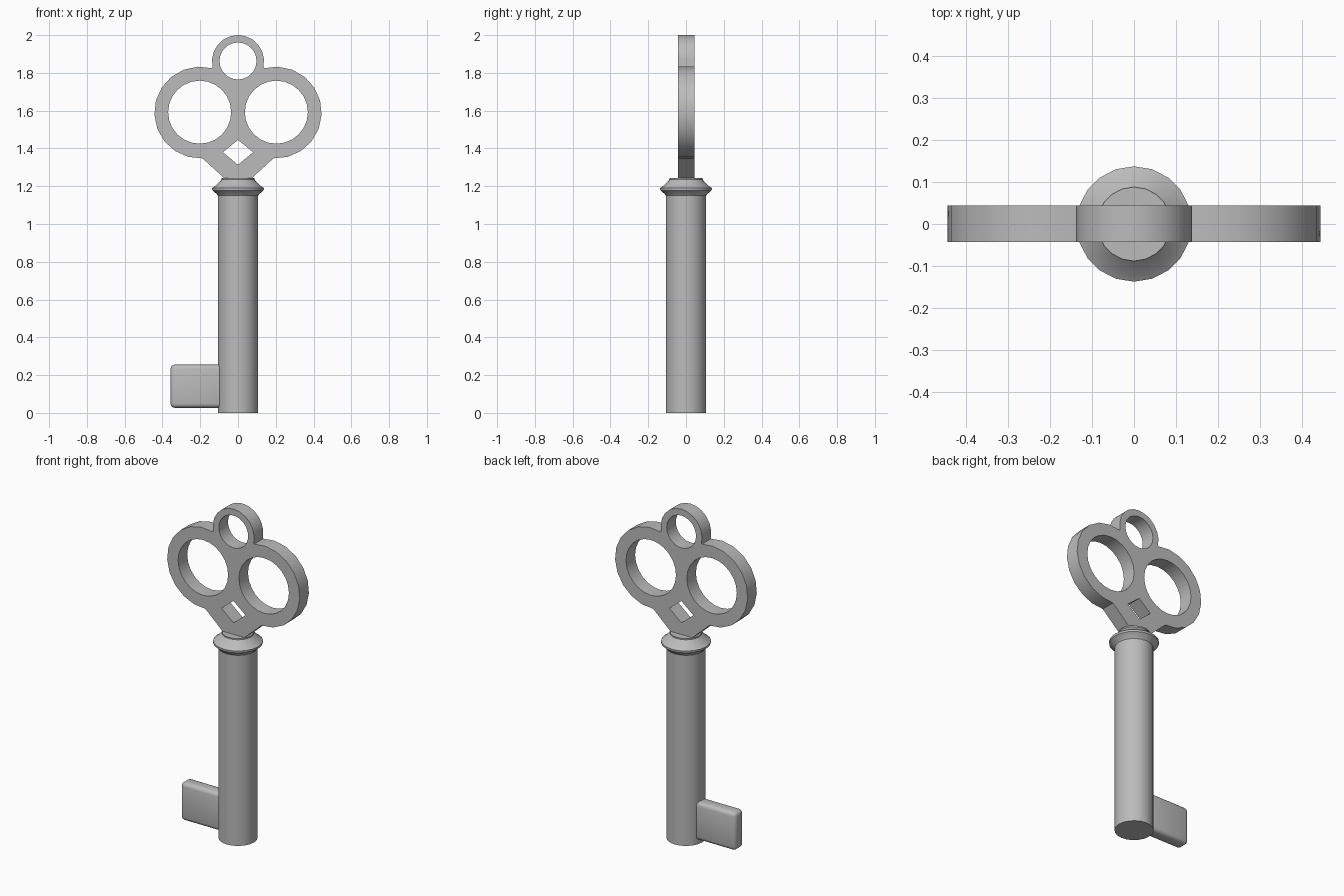
import bpy
import bmesh
from math import cos, sin, radians, pi

cube = bpy.data.objects.get("Cube")
if cube:
    bpy.data.objects.remove(cube, do_unlink=True)

metal = bpy.data.materials.new("grey_metal")
metal.use_nodes = True
metal.diffuse_color = (0.5, 0.5, 0.5, 1)
metal.node_tree.nodes["Principled BSDF"].inputs["Base Color"].default_value = (0.5, 0.5, 0.5, 1)


def add_object(name, bm, angle=35):
    bmesh.ops.recalc_face_normals(bm, faces=bm.faces)
    mesh = bpy.data.meshes.new(name)
    bm.to_mesh(mesh)
    bm.free()
    mesh.materials.append(metal)
    ob = bpy.data.objects.new(name, mesh)
    bpy.context.collection.objects.link(ob)
    bpy.ops.object.select_all(action="DESELECT")
    ob.select_set(True)
    bpy.context.view_layer.objects.active = ob
    bpy.ops.object.shade_smooth_by_angle(angle=radians(angle))
    return ob


def lathe(name, profile, sides=20):
    bm = bmesh.new()
    rings = [[bm.verts.new((r * cos(2 * pi * i / sides), r * sin(2 * pi * i / sides), z))
              for i in range(sides)] for r, z in profile]
    for low, high in zip(rings, rings[1:]):
        for i in range(sides):
            j = (i + 1) % sides
            bm.faces.new((low[i], low[j], high[j], high[i]))
    bm.faces.new(rings[0])
    bm.faces.new(rings[-1])
    return add_object(name, bm)


def arc(cx, cz, r, start, end, steps):
    angles = [radians(start + (end - start) * i / steps) for i in range(steps + 1)]
    return [(cx + r * cos(a), cz + r * sin(a)) for a in angles]


# Shaft and flared collar
lathe("shaft", [(0.107, 0), (0.107, 1.16)])
lathe("collar", [(0.107, 1.15), (0.114, 1.16), (0.136, 1.178), (0.137, 1.19),
                 (0.122, 1.2), (0.088, 1.235), (0.088, 1.243)])

# Bow outline: wedge, side lobe, top ring, mirrored lobe
lobe = [(0.065, 1.235)] + arc(0.2, 1.59, 0.243, -93, 105, 11)
top_ring = arc(0, 1.862, 0.138, -12, 192, 12)
outline = lobe + top_ring + [(-x, z) for x, z in reversed(lobe)]
holes = [arc(side * 0.203, 1.592, 0.167, 0, 345, 23) for side in (-1, 1)]
holes.append(arc(0, 1.863, 0.098, 0, 345, 23))
holes.append([(0.08, 1.38), (0, 1.445), (-0.08, 1.38), (0, 1.313)])

# Bow plate with pierced holes
bm = bmesh.new()
edges = []
for loop in [outline] + holes:
    verts = [bm.verts.new((x, -0.043, z)) for x, z in loop]
    edges += [bm.edges.new((a, b)) for a, b in zip(verts, verts[1:] + verts[:1])]
bmesh.ops.triangle_fill(bm, use_beauty=True, edges=edges, normal=(0, -1, 0))
front = list(bm.faces)
extruded = bmesh.ops.extrude_face_region(bm, geom=front, use_keep_orig=True)
moved = [g for g in extruded["geom"] if isinstance(g, bmesh.types.BMVert)]
bmesh.ops.translate(bm, verts=moved, vec=(0, 0.087, 0))
add_object("bow", bm)

# Rounded bit near the shaft's lower end
bm = bmesh.new()
bmesh.ops.create_cube(bm, size=1)
bmesh.ops.scale(bm, verts=bm.verts, vec=(0.3, 0.082, 0.228))
bmesh.ops.translate(bm, verts=bm.verts, vec=(-0.207, 0, 0.141))
bmesh.ops.bevel(bm, geom=list(bm.edges), offset=0.022, segments=3, profile=0.5, affect="EDGES")
add_object("bit", bm, 40)
